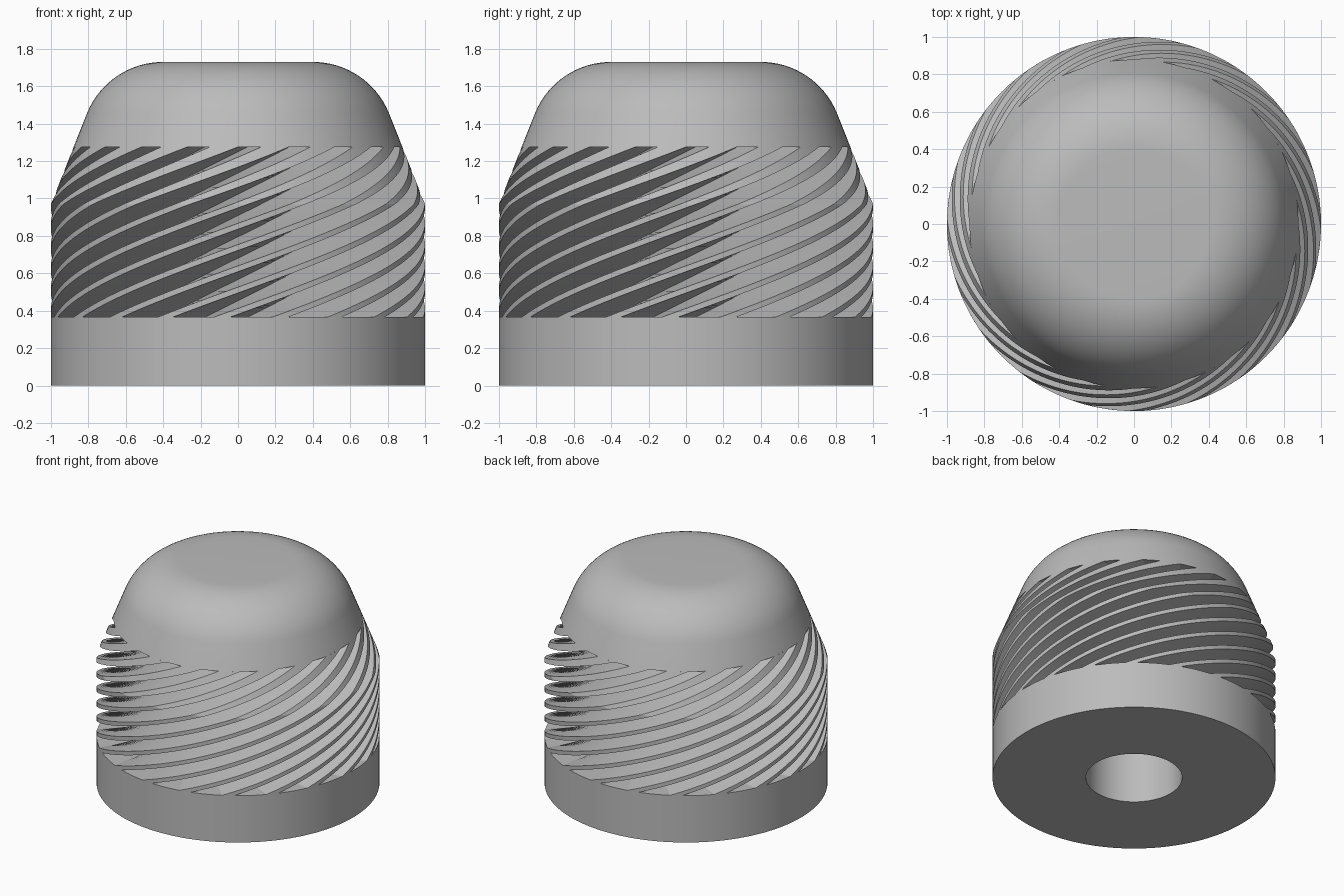
import bpy
import bmesh
from math import sin, cos, asin, atan2, radians, pi

cube = bpy.data.objects.get("Cube")
if cube:
    bpy.data.objects.remove(cube, do_unlink=True)

GREY = (0.5, 0.5, 0.5, 1)
mat = bpy.data.materials.new("plain grey")
mat.use_nodes = True
mat.diffuse_color = GREY
mat.node_tree.nodes["Principled BSDF"].inputs["Base Color"].default_value = GREY

# Main heights and radii
BASE_TOP, CONE_Z, FIN_TOP, TOP = 0.365, 0.97, 1.275, 1.73
ARC_R, ARC_X = 0.44, 0.4
TANGENT = atan2(0.2, 0.48)
ARC_Z = TOP - ARC_R
CONE_END = (ARC_X + ARC_R * cos(TANGENT), ARC_Z + ARC_R * sin(TANGENT))


def envelope(z):
    """Outer radius of the straight and tapered wall."""
    if z <= CONE_Z:
        return 1.0
    return 1 + (CONE_END[0] - 1) * (z - CONE_Z) / (CONE_END[1] - CONE_Z)


def skin(name, rings):
    """Join closed rings of points with quads and shade the result."""
    bm = bmesh.new()
    rows = [[bm.verts.new(p) for p in ring] for ring in rings]
    n = len(rows[0])
    for low, high in zip(rows, rows[1:]):
        for i in range(n):
            j = (i + 1) % n
            bm.faces.new((low[i], low[j], high[j], high[i]))
    bmesh.ops.remove_doubles(bm, verts=bm.verts, dist=1e-5)
    mesh = bpy.data.meshes.new(name)
    bm.to_mesh(mesh)
    bm.free()
    mesh.materials.append(mat)
    obj = bpy.data.objects.new(name, mesh)
    bpy.context.collection.objects.link(obj)
    bpy.ops.object.select_all(action='DESELECT')
    obj.select_set(True)
    bpy.context.view_layer.objects.active = obj
    bpy.ops.object.shade_smooth_by_angle(angle=radians(25))
    return obj


def lathe(name, profile, sides=120):
    turns = [2 * pi * i / sides for i in range(sides)]
    return skin(name, [[(r * cos(a), r * sin(a), z) for a in turns] for r, z in profile])


# Base with its blind centre hole
lathe("base", [(0, 1), (0.34, 1), (0.34, 0), (1, 0), (1, BASE_TOP), (0.6, BASE_TOP)])

# Domed top: short cone, rounded shoulder and flat crown
shoulder = []
for i in range(17):
    a = TANGENT + (pi / 2 - TANGENT) * i / 16
    shoulder.append((ARC_X + ARC_R * cos(a), ARC_Z + ARC_R * sin(a)))
lathe("dome", [(0.6, FIN_TOP), (envelope(FIN_TOP), FIN_TOP)] + shoulder + [(0, TOP)])

# Helical grip: V grooves twisted around the wall
TEETH, TWIST = 20, radians(144)
GROOVE_R, GROOVE_SLOPE = 0.73, 0.42
FIN_STEPS = 3


def grip_ring(z):
    outer = envelope(z)
    half = asin((outer - GROOVE_R) * GROOVE_SLOPE / outer)
    pitch = 2 * pi / TEETH
    phase = radians(-86) + TWIST * (z - FIN_TOP) / (FIN_TOP - BASE_TOP)
    ring = []
    for t in range(TEETH):
        centre = phase + t * pitch
        ring.append((GROOVE_R * cos(centre), GROOVE_R * sin(centre), z))
        for k in range(FIN_STEPS + 1):
            a = centre + half + (pitch - 2 * half) * k / FIN_STEPS
            ring.append((outer * cos(a), outer * sin(a), z))
    return ring


STEPS = 72
heights = {BASE_TOP + (FIN_TOP - BASE_TOP) * i / STEPS for i in range(STEPS + 1)}
skin("helical_grip", [grip_ring(z) for z in sorted(heights | {CONE_Z})])
